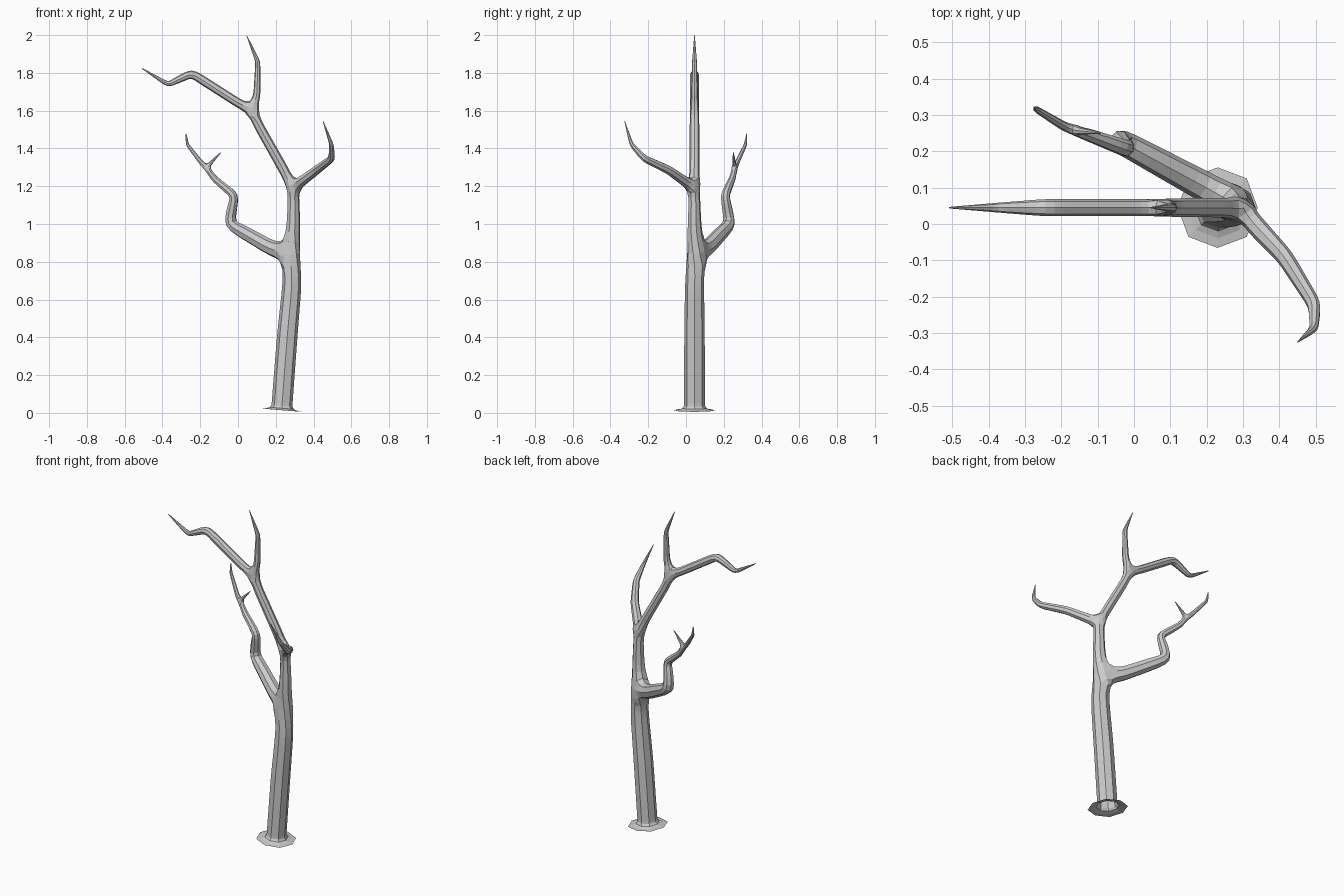
import bpy, bmesh
from mathutils import Vector

if "Cube" in bpy.data.objects:
    bpy.data.objects.remove(bpy.data.objects["Cube"])

# Skeleton: each limb is (parent node, points as x, y, z, radius)
nodes, edges = [], []


def limb(parent, pts):
    for p in pts:
        nodes.append(p)
        if parent is not None:
            edges.append((parent, len(nodes) - 1))
        parent = len(nodes) - 1
    return parent


# Trunk (starts below ground, trimmed later) up to the upper forks
low = limb(None, [(.207, .045, -.3, .057), (.26, .045, .4, .055),
                  (.286, .045, .68, .051), (.283, .052, .84, .046)])
mid = limb(low, [(.294, .045, 1.0, .036), (.294, .045, 1.12, .031), (.293, .043, 1.195, .028)])
top = limb(mid, [(.24, .045, 1.29, .027), (.11, .045, 1.52, .026), (.075, .045, 1.60, .023)])

# Crown branches
limb(top, [(.10, .045, 1.68, .019), (.105, .045, 1.86, .013), (.045, .045, 2.0, .0015)])
limb(top, [(.01, .045, 1.635, .024), (-.245, .045, 1.798, .024), (-.37, .045, 1.738, .014),
           (-.51, .045, 1.825, .002)])

# Forward right branch
limb(mid, [(.335, -.005, 1.225, .028), (.415, -.09, 1.285, .024), (.497, -.222, 1.347, .019),
           (.495, -.288, 1.42, .012), (.45, -.325, 1.545, .0015)])

# Crooked back left branch with a split end
twig = limb(low, [(.19, .105, .865, .042), (-.045, .232, 1.0, .034), (-.036, .222, 1.06, .029),
                  (-.018, .206, 1.15, .024), (-.125, .245, 1.24, .018), (-.165, .258, 1.295, .014)])
limb(twig, [(-.195, .27, 1.325, .013), (-.268, .315, 1.42, .009), (-.275, .322, 1.48, .002)])
limb(twig, [(-.147, .256, 1.32, .01), (-.09, .25, 1.38, .002)])

me = bpy.data.meshes.new("bare_tree")
me.from_pydata([n[:3] for n in nodes], edges, [])
tree = bpy.data.objects.new("bare_tree", me)
bpy.context.collection.objects.link(tree)
bpy.context.view_layer.objects.active = tree
tree.select_set(True)
skin = tree.modifiers.new("Skin", 'SKIN')
skin.branch_smoothing = 0
for s, n in zip(me.skin_vertices[0].data, nodes):
    s.radius = (n[3] / .93,) * 2
bpy.ops.object.modifier_apply(modifier="Skin")

# Trim the trunk at the ground and flare the open foot into a flat root collar
bm = bmesh.new()
bm.from_mesh(tree.data)
c, axis = Vector((.232, .045, .02)), Vector((.08, 0, 1)).normalized()


def cut(point, clear):
    bmesh.ops.bisect_plane(bm, geom=bm.verts[:] + bm.edges[:] + bm.faces[:], plane_co=point,
                           plane_no=axis, clear_inner=clear)


cut(c, True)
cut(c + axis * .045, False)
rim = [e for e in bm.edges if e.is_boundary]
ext = bmesh.ops.extrude_edge_only(bm, edges=rim)["geom"]
for v in [g for g in ext if isinstance(g, bmesh.types.BMVert)]:
    v.co = c + (v.co - c) * 2.0 - axis * .006
bmesh.ops.recalc_face_normals(bm, faces=bm.faces[:])
bm.to_mesh(tree.data)
bm.free()

# One subdivision turns the square limbs into octagons
sub = tree.modifiers.new("Subdivision", 'SUBSURF')
sub.levels = sub.render_levels = 1
bpy.ops.object.modifier_apply(modifier="Subdivision")
bpy.ops.object.shade_flat()
